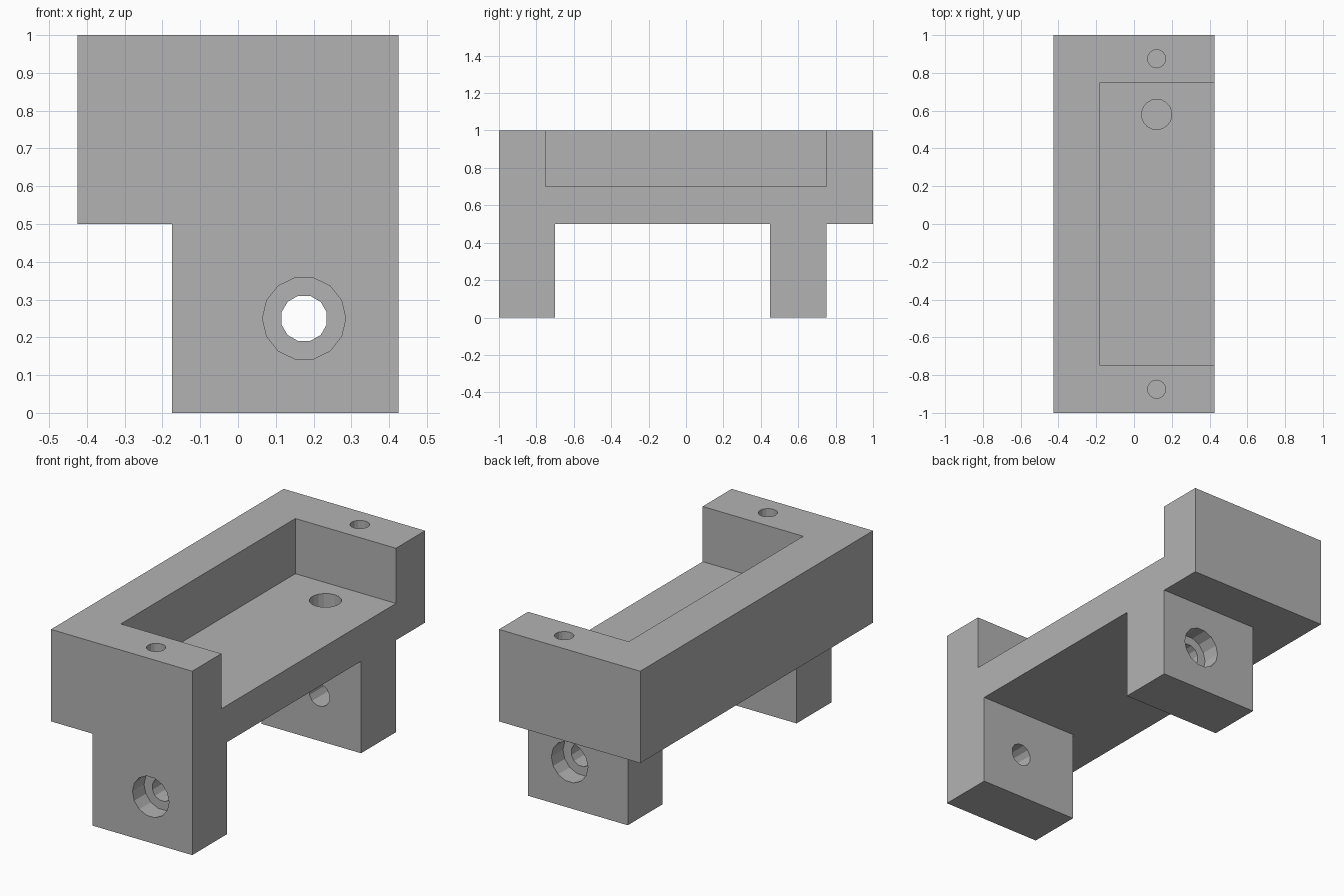
import bpy, bmesh, math
from mathutils import Matrix, Vector

if "Cube" in bpy.data.objects:
    bpy.data.objects.remove(bpy.data.objects["Cube"], do_unlink=True)

grey = bpy.data.materials.new("plain grey")
grey.use_nodes = True
colour = (0.45, 0.45, 0.45, 1)
grey.diffuse_color = colour
grey.node_tree.nodes["Principled BSDF"].inputs["Base Color"].default_value = colour


def make_object(name, bm):
    mesh = bpy.data.meshes.new(name)
    bmesh.ops.recalc_face_normals(bm, faces=bm.faces)
    bm.to_mesh(mesh)
    bm.free()
    mesh.materials.append(grey)
    obj = bpy.data.objects.new(name, mesh)
    bpy.context.collection.objects.link(obj)
    return obj


def box(name, low, high):
    low, high = Vector(low), Vector(high)
    bm = bmesh.new()
    bmesh.ops.create_cube(bm, size=1)
    bmesh.ops.scale(bm, vec=high - low, verts=bm.verts)
    bmesh.ops.translate(bm, vec=(low + high) / 2, verts=bm.verts)
    return make_object(name, bm)


def drill(name, start, end, radius, sides, turn=0):
    start, end = Vector(start), Vector(end)
    axis = end - start
    bm = bmesh.new()
    bmesh.ops.create_cone(bm, cap_ends=True, segments=sides, radius1=radius,
                          radius2=radius, depth=axis.length)
    bm.transform(Matrix.Translation((start + end) / 2)
                 @ axis.to_track_quat("Z", "Y").to_matrix().to_4x4()
                 @ Matrix.Rotation(turn, 4, "Z"))
    return make_object(name, bm)


def combine(target, tool, operation):
    mod = target.modifiers.new(tool.name, "BOOLEAN")
    mod.operation = operation
    mod.solver = "EXACT"
    mod.object = tool
    bpy.context.view_layer.objects.active = target
    bpy.ops.object.modifier_apply(modifier=mod.name)
    bpy.data.objects.remove(tool, do_unlink=True)


# Upper block with two legs
W = 0.425
bracket = box("servo_bracket", (-W, -1, 0.5), (W, 1, 1))
for name, y0, y1 in (("front_leg", -1, -0.7), ("back_leg", 0.45, 0.75)):
    combine(bracket, box(name, (-0.175, y0, 0), (W, y1, 0.6)), "UNION")

# Pocket open at the top and the left
cutters = [box("pocket", (-0.18, -0.75, 0.7), (0.6, 0.75, 1.2))]

# Blind holes in the end blocks, pocket floor and pocket wall
for y in (-0.875, 0.875):
    cutters.append(drill("end_hole", (0.12, y, 0.7), (0.12, y, 1.1), 0.048, 16))
cutters.append(drill("floor_hole", (0.12, 0.58, 0.5), (0.12, 0.58, 0.8), 0.08, 18))
cutters.append(drill("wall_hole", (-0.38, -0.41, 0.85), (0, -0.41, 0.85), 0.125, 20))

# Bolt holes through the legs, counterbored from the outside
for outer, inner, side in ((-1, -0.7, 1), (0.75, 0.45, -1)):
    def at(y):
        return (0.175, y, 0.25)
    cutters.append(drill("bolt_hole", at(outer - side * 0.05),
                         at(inner + side * 0.05), 0.062, 12, math.pi / 12))
    cutters.append(drill("counterbore", at(outer - side * 0.05),
                         at(outer + side * 0.1), 0.11, 14, math.pi / 2))

for cutter in cutters:
    combine(bracket, cutter, "DIFFERENCE")

# Merge flat regions and keep one material
bm = bmesh.new()
bm.from_mesh(bracket.data)
bmesh.ops.remove_doubles(bm, verts=bm.verts, dist=0.0001)
bmesh.ops.dissolve_limit(bm, angle_limit=0.01, verts=bm.verts, edges=bm.edges)
for face in bm.faces:
    face.material_index = 0
    face.smooth = False
bm.to_mesh(bracket.data)
bm.free()
bracket.data.materials.clear()
bracket.data.materials.append(grey)
